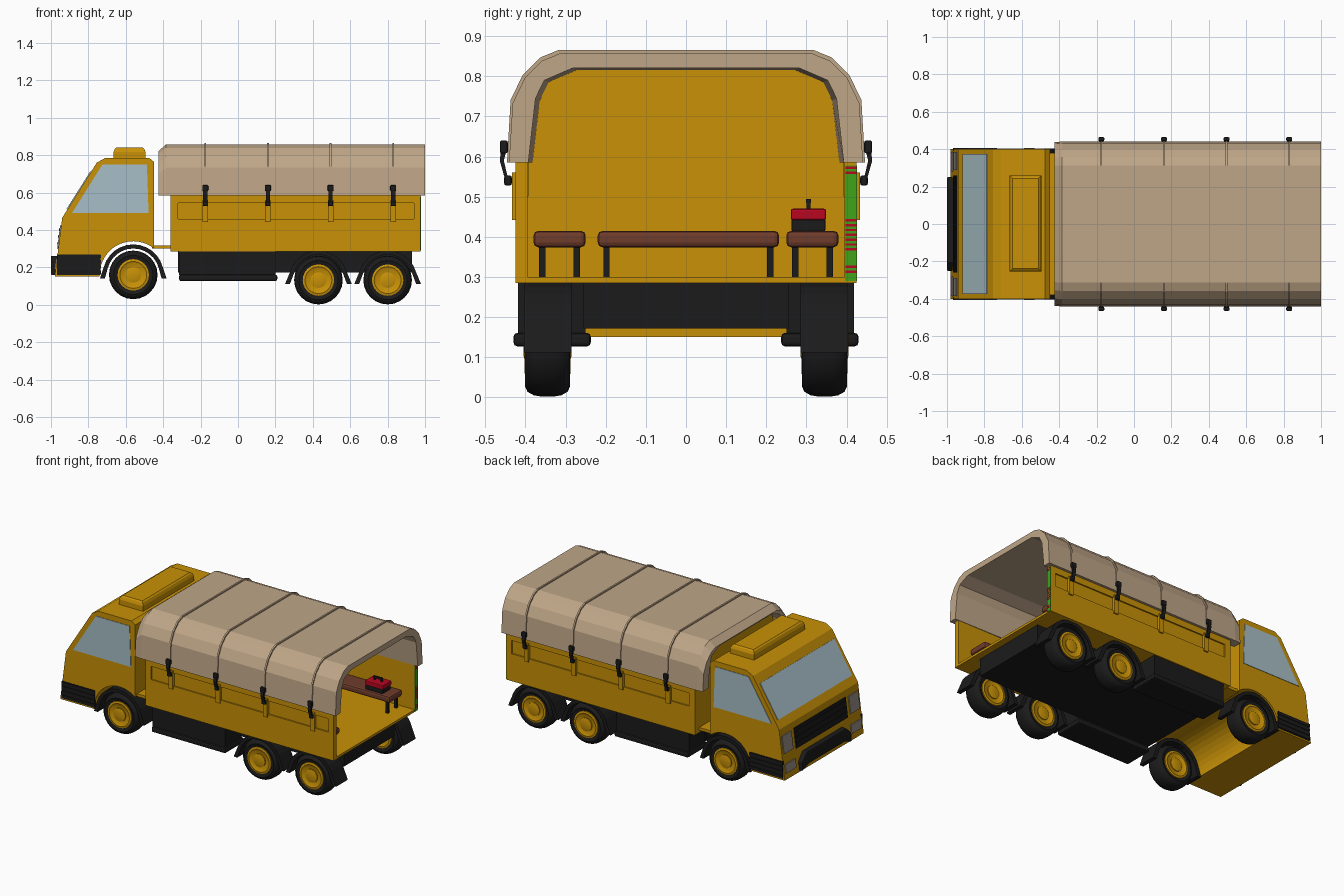
import bpy, bmesh, math
from mathutils import Vector

old = bpy.data.objects.get("Cube")
if old:
    bpy.data.objects.remove(old, do_unlink=True)


def material(name, *rgb):
    m = bpy.data.materials.new(name)
    m.use_nodes = True
    m.diffuse_color = (*rgb, 1)
    m.node_tree.nodes["Principled BSDF"].inputs["Base Color"].default_value = (*rgb, 1)
    return m


ORANGE = material("orange_paint", .58, .285, .002)
CANVAS = material("tan_canvas", .52, .38, .245)
BLACK = material("black_rubber", .011, .011, .011)
GLASS = material("pale_glass", .39, .52, .57)
WOOD = material("brown_wood", .16, .045, .024)
RED = material("red", .48, .002, .015)
GREEN = material("green", .05, .37, .01)
LAMP = material("lamp_grey", .33, .29, .24)


def finish(bm, name, mat, bevel=0, smooth=False):
    bmesh.ops.recalc_face_normals(bm, faces=bm.faces)
    me = bpy.data.meshes.new(name)
    bm.to_mesh(me)
    bm.free()
    me.materials.append(mat)
    ob = bpy.data.objects.new(name, me)
    bpy.context.collection.objects.link(ob)
    if bevel:
        mod = ob.modifiers.new("bevel", 'BEVEL')
        mod.width, mod.segments = bevel, 2
    if smooth:
        bpy.ops.object.select_all(action='DESELECT')
        ob.select_set(True)
        bpy.context.view_layer.objects.active = ob
        bpy.ops.object.shade_smooth_by_angle(angle=math.radians(40))
    return ob


def loft(name, rings, mat, bevel=0, smooth=False):
    """Closed loops of points joined in order, capped at both ends."""
    bm = bmesh.new()
    loops = [[bm.verts.new(p) for p in ring] for ring in rings]
    for a, b in zip(loops, loops[1:]):
        for i in range(len(a)):
            j = (i + 1) % len(a)
            bm.faces.new((a[i], a[j], b[j], b[i]))
    bm.faces.new(loops[0])
    bm.faces.new(loops[-1])
    return finish(bm, name, mat, bevel, smooth)


def prism(name, pts, axis, lo, hi, mat, bevel=0):
    """Extrude a 2D outline along an axis; the outline uses the other two axes."""
    def place(p, d):
        q = list(p)
        q.insert("xyz".index(axis), d)
        return q
    return loft(name, [[place(p, d) for p in pts] for d in (lo, hi)], mat, bevel)


def rect(x, y, inset=0):
    x0, x1, y0, y1 = x[0] + inset, x[1] - inset, y[0] + inset, y[1] - inset
    return [(x0, y0), (x1, y0), (x1, y1), (x0, y1)]


def box(name, x, y, z, mat, bevel=0):
    return prism(name, rect(x, y), 'z', z[0], z[1], mat, bevel)


def side(s, a, b):
    return tuple(sorted((s * a, s * b)))


def cut(ob, cutter):
    mod = ob.modifiers.new("cut", 'BOOLEAN')
    mod.operation, mod.object, mod.solver = 'DIFFERENCE', cutter, 'EXACT'
    cutter.hide_render = True
    cutter.hide_viewport = True


def arc(cx, cz, r, a0, a1, n):
    return [(cx + r * math.cos(math.radians(a0 + (a1 - a0) * i / n)),
             cz + r * math.sin(math.radians(a0 + (a1 - a0) * i / n))) for i in range(n + 1)]


def lathe(name, half, centre, mat, steps=24):
    """Spin (radius, y offset) points around a y axis, mirrored to both faces."""
    profile = half + [(r, -d) for r, d in reversed(half)]
    rings = [[(centre[0] + r * math.cos(math.tau * i / steps), centre[1] + d,
               centre[2] + r * math.sin(math.tau * i / steps)) for i in range(steps)]
             for r, d in profile]
    return loft(name, rings, mat, smooth=True)


# Cab with a wheel arch through its underside
AX, AZ = -.56, .16
cab = [(-.98, .15), (-.94, .465), (-.755, .76), (-.71, .785), (-.475, .785), (-.45, .765)]
cab += arc(AX, AZ, .18, 52, 183, 14)
prism("cab", cab, 'y', -.4, .4, ORANGE)
hatch = (-.665, -.495), (-.255, .26)
loft("roof_hatch", [[(x, y, z) for x, y in rect(*hatch, inset)]
                    for z, inset in ((.78, 0), (.818, 0), (.835, .007), (.842, .016))], ORANGE)

# Cab glass
n = Vector((-.847, .531)) * .005
low, high = Vector((-.912, .51)), Vector((-.785, .712))
prism("windscreen", [low, high, high + n, low + n], 'y', -.375, .375, GLASS)
for s in (1, -1):
    pts = [(-.888, .49), (-.725, .75), (-.487, .75), (-.478, .49)]
    prism("side_window", pts, 'y', *side(s, .398, .403), GLASS)


def front_plate(name, y, z, mat, thick=.006):
    back = [(-.98 + .127 * (h - .15), h) for h in z]
    pts = back + [(x - thick, h) for x, h in reversed(back)]
    return prism(name, pts, 'y', *y, mat)


# Cab front: grille, lamps, bumper, side vents
front_plate("grille", (-.26, .26), (.3, .425), BLACK)
for h in (.325, .36, .395):
    front_plate("grille_bar", (-.25, .25), (h, h + .012), BLACK, .009)
for s in (1, -1):
    front_plate("headlamp", side(s, .29, .385), (.31, .42), LAMP)
    front_plate("lower_lamp", side(s, .28, .385), (.19, .245), LAMP)
    box("side_vent", (-.968, -.735), side(s, .39, .403), (.16, .27), BLACK)
    for h in (.165, .193, .221, .249):
        box("vent_rib", (-.968, -.733), side(s, .39, .407), (h, h + .018), BLACK)
half = [(.18, .182), (.25, .157), (.25, .215), (.2, .262)]
bumper = half + [(-y, z) for y, z in reversed(half)]
prism("front_bumper", bumper, 'x', -1, -.95, BLACK, .006)

# Chassis, side tanks and steps
box("cab_link", (-.46, -.35), (-.38, .38), (.3, .318), ORANGE)
box("chassis", (-.32, .93), (-.255, .255), (.172, .288), BLACK)
for s in (1, -1):
    box("side_tank", (-.315, .2), side(s, .25, .418), (.158, .288), BLACK)
    box("side_step", (-.315, .21), side(s, .237, .43), (.127, .161), BLACK, .01)

# Wheels and mudguards
tyre = [(.08, .046), (.105, .056), (.118, .05), (.127, .034), (.13, .014)]
rim = [(.06, .05), (.072, .057), (.084, .054)]
for x, z, top in ((AX, AZ, .163), (.43, .132, .158), (.8, .132, .158)):
    for s in (1, -1):
        hub = (x, s * .345, z)
        lathe("tyre", tyre, hub, BLACK)
        lathe("rim", rim, hub, ORANGE)
        lathe("hub_cap", [(.028, .06), (.042, .056)], hub, ORANGE, 16)
        outer = [(x + .178, z - .02)] + arc(x, z, top, 15, 165, 12) + [(x - .178, z - .02)]
        inner = [(x - .152, z - .02)] + arc(x, z, top - .022, 165, 15, 12) + [(x + .152, z - .02)]
        prism("mudguard", outer + inner, 'y', *side(s, .285, .404), BLACK)

# Load bed with recessed side panels
box("bed_floor", (-.36, .975), (-.425, .425), (.285, .3), ORANGE)
for s in (1, -1):
    wall = box("bed_side", (-.36, .975), side(s, .395, .425), (.285, .6), ORANGE)
    cut(wall, box("panel_cutter", (-.32, .94), side(s, .416, .45), (.46, .545), ORANGE))
box("edge_marker", (.974, .978), (.396, .426), (.29, .578), GREEN)
for start, count in ((.31, 2), (.366, 7), (.557, 2)):
    for i in range(count):
        h = start + i * .012
        box("edge_marker_red", (.976, .979), (.397, .425), (h, h + .006), RED)

# Canvas cover with a chamfered front lip
half_out = [(.441, .585), (.432, .733), (.402, .795), (.358, .839), (.314, .857)]
half_in = [(.382, .585), (.364, .74), (.342, .785), (.27, .816)]


def arch(half, dy=0, dz=0):
    right = [(y + dy, z + dz) for y, z in half]
    right[0] = (right[0][0], half[0][1])
    return right + [(-y, z) for y, z in reversed(right)]


def at(x, pts):
    return [(x, y, z) for y, z in pts]


outer, inner = arch(half_out), arch(half_in)[::-1]
mouth = arch(half_in, .011, .005)[::-1]
loft("canvas_cover", [at(-.425, arch(half_out, -.004, -.035) + inner),
                      at(-.385, outer + inner), at(1, outer + mouth)], CANVAS)
board = [(.4, .29)] + arch(half_in, .01, .008) + [(-.4, .29)]
prism("headboard", board, 'x', -.36, -.34, ORANGE)

# Ropes, buckles and tie strips
for x in (-.175, .16, .495, .83):
    prism("rope", arch(half_out, .005, .008) + outer[::-1], 'x', x - .005, x + .005, CANVAS)
    for s in (1, -1):
        strap = [(.446, .62), (.46, .625), (.464, .59), (.45, .54), (.442, .54), (.454, .59)]
        prism("strap", [(s * y, z) for y, z in strap], 'x', x - .011, x + .011, BLACK)
        box("upper_buckle", (x - .016, x + .016), side(s, .444, .464), (.608, .64), BLACK, .005)
        box("lower_buckle", (x - .013, x + .013), side(s, .434, .453), (.528, .553), BLACK, .005)
        box("tie_strip", (x - .015, x + .015), side(s, .41, .434), (.442, .56), ORANGE)

# Benches
benches = [((-.2, .9), (.25, .38)), ((-.2, .9), (-.38, -.25)), ((-.335, -.21), (-.22, .232))]
for xs, ys in benches:
    box("bench_seat", xs, ys, (.374, .415), WOOD, .012)
    for x in (xs[0] + .03, xs[1] - .03):
        for y in (ys[0] + .022, ys[1] - .022):
            box("bench_leg", (x - .008, x + .008), (y - .008, y + .008), (.298, .38), BLACK)

# Toolbox
box("toolbox_base", (.72, .84), (.263, .347), (.414, .445), BLACK, .003)
box("toolbox_lid", (.715, .845), (.261, .349), (.442, .47), RED, .005)
for x in (.755, .805):
    box("handle_post", (x - .005, x + .005), (.3, .31), (.468, .49), BLACK)
box("handle_grip", (.748, .812), (.299, .311), (.484, .494), BLACK)
